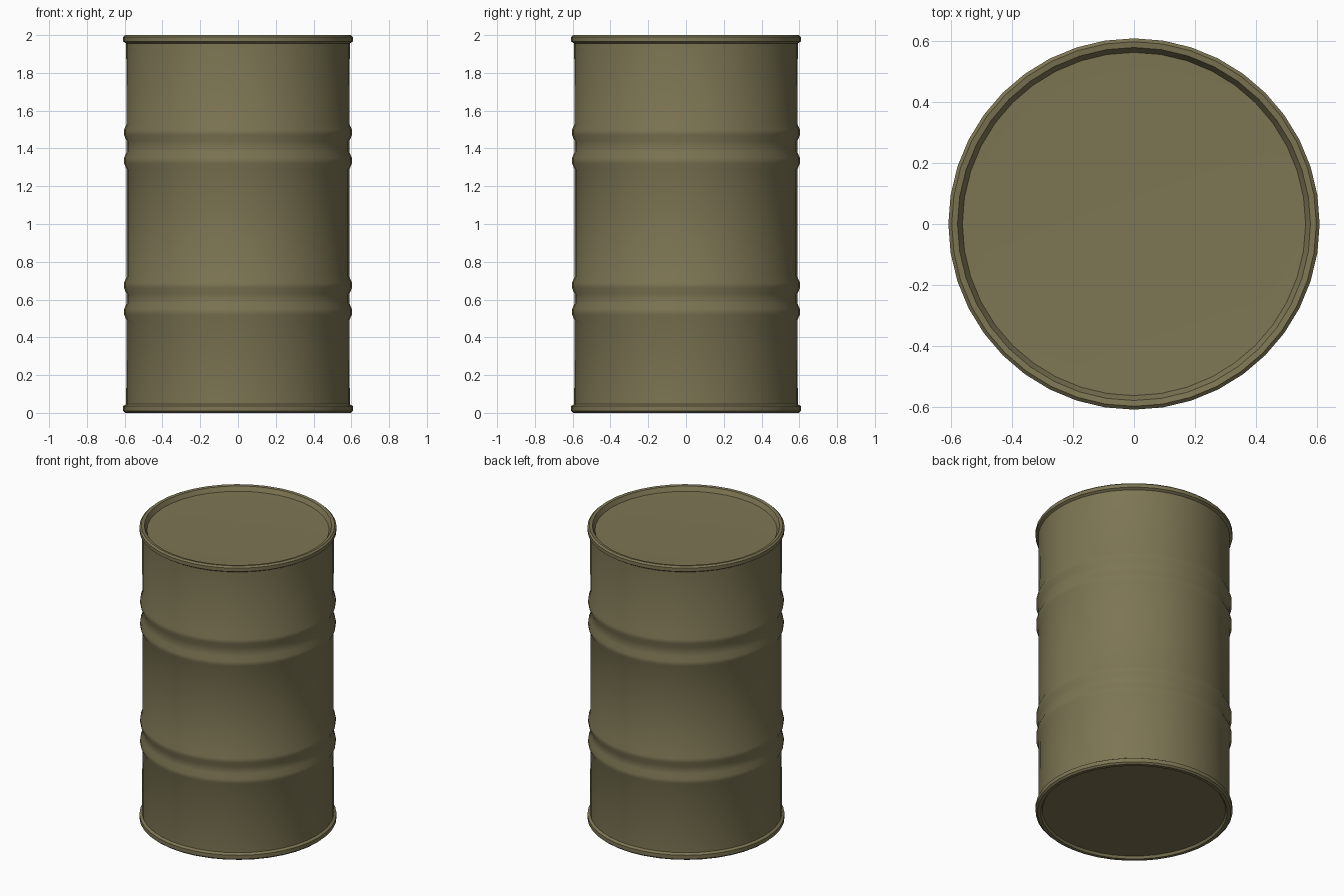
import bpy, bmesh, math

if "Cube" in bpy.data.objects:
    bpy.data.objects.remove(bpy.data.objects["Cube"])

SIDES = 40

olive = bpy.data.materials.new("olive_drab_paint")
olive.diffuse_color = (0.205, 0.180, 0.088, 1)
olive.use_nodes = True
olive.node_tree.nodes["Principled BSDF"].inputs["Base Color"].default_value = olive.diffuse_color


def lathe(name, profile):
    """Spin a (radius, z) profile round the z axis; zero radius closes a cap."""
    bm = bmesh.new()
    rings = []
    for r, z in profile:
        if r == 0:
            rings.append([bm.verts.new((0, 0, z))] * SIDES)
        else:
            rings.append([bm.verts.new((r * math.cos(2 * math.pi * i / SIDES),
                                        r * math.sin(2 * math.pi * i / SIDES), z))
                          for i in range(SIDES)])
    for low, high in zip(rings, rings[1:]):
        for i in range(SIDES):
            j = (i + 1) % SIDES
            corners = list(dict.fromkeys((low[i], low[j], high[j], high[i])))
            bm.faces.new(corners)
    bmesh.ops.recalc_face_normals(bm, faces=bm.faces)
    mesh = bpy.data.meshes.new(name)
    bm.to_mesh(mesh)
    bm.free()
    mesh.materials.append(olive)
    obj = bpy.data.objects.new(name, mesh)
    bpy.context.collection.objects.link(obj)
    bpy.ops.object.select_all(action='DESELECT')
    obj.select_set(True)
    bpy.context.view_layer.objects.active = obj
    bpy.ops.object.shade_smooth_by_angle(angle=math.radians(35))
    return obj


def ridge(z):
    """Rolled hoop pressed out of the wall."""
    return [(0.590, z - 0.045), (0.603, z - 0.014), (0.603, z + 0.014), (0.590, z + 0.045)]


# Bottom: recessed base and rolled rim
profile = [(0, 0.015), (0.565, 0.015), (0.575, 0.0), (0.597, 0.0),
           (0.608, 0.010), (0.608, 0.036), (0.592, 0.046)]
# Wall with two pairs of hoops
for z in (0.535, 0.675, 1.335, 1.485):
    profile += ridge(z)
# Top: rolled rim and recessed lid
profile += [(0.592, 1.956), (0.608, 1.966), (0.608, 1.990), (0.597, 2.0),
            (0.578, 1.997), (0.562, 1.968), (0.50, 1.965), (0, 1.965)]

lathe("drum_body", profile)
